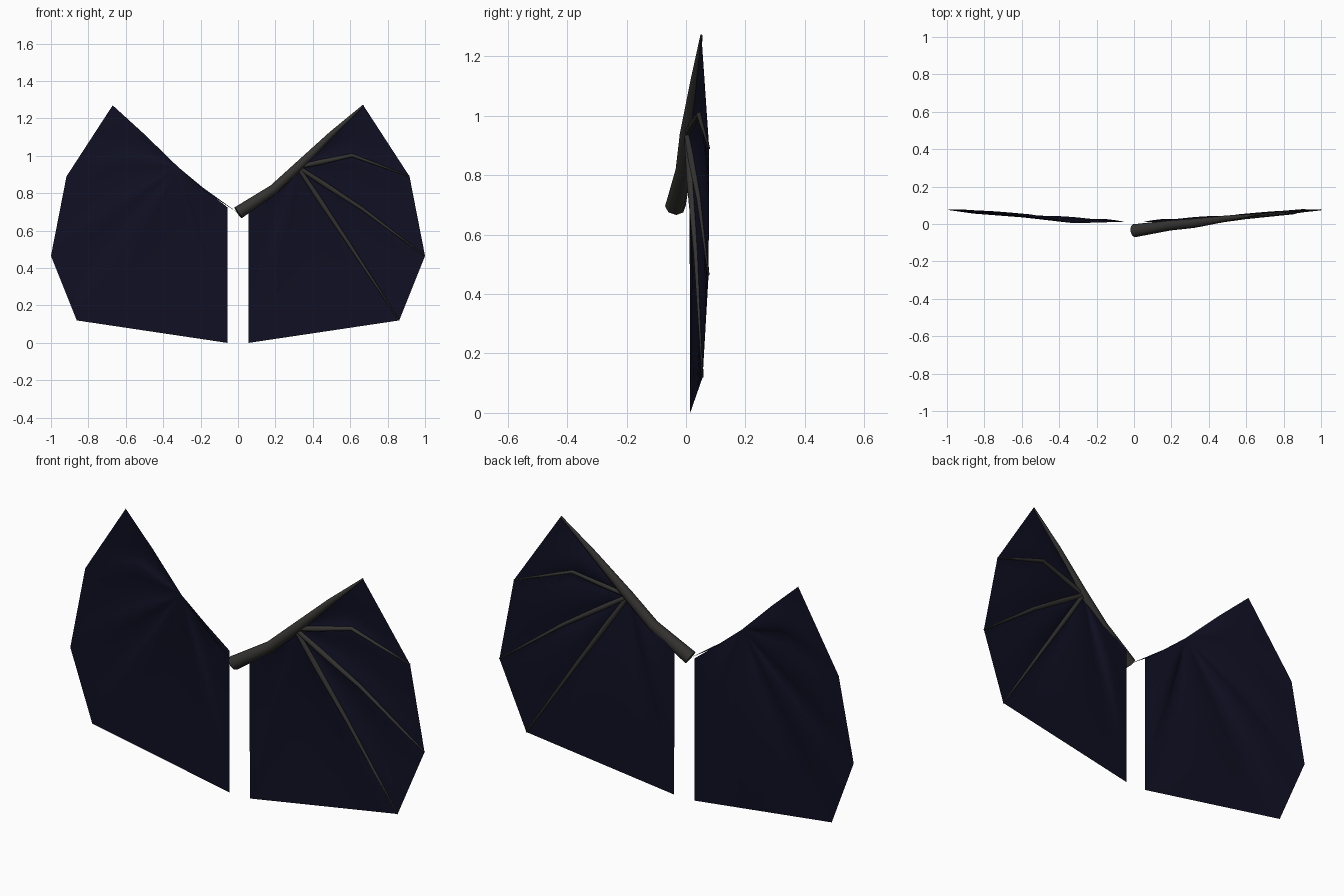
import bpy, bmesh, math
from mathutils import Vector

cube = bpy.data.objects.get("Cube")
if cube:
    bpy.data.objects.remove(cube)


def material(name, rgb):
    m = bpy.data.materials.new(name)
    m.use_nodes = True
    m.diffuse_color = (*rgb, 1)
    m.node_tree.nodes["Principled BSDF"].inputs["Base Color"].default_value = (*rgb, 1)
    return m


navy = material("dark navy skin", (0.005, 0.005, 0.017))
grey = material("charcoal bone", (0.034, 0.033, 0.030))

# Key joints of the left wing
shoulder = Vector((0.0, -0.036, 0.695))
elbow = Vector((0.19, -0.008, 0.82))
wrist = Vector((0.32, 0.004, 0.94))

# Rays from the wrist across the skin: (middle, end)
rays = [tuple(map(Vector, r)) for r in (
    ((0.50, 0.03, 1.115), (0.67, 0.052, 1.27)),
    ((0.61, 0.045, 1.003), (0.917, 0.078, 0.89)),
    ((0.66, 0.045, 0.72), (1.0, 0.076, 0.465)),
    ((0.59, 0.035, 0.535), (0.862, 0.056, 0.12)),
    ((0.19, 0.02, 0.47), (0.057, 0.014, 0.0)),
    ((0.19, 0.008, 0.83), (0.057, 0.012, 0.725)),
)]


def along(ray, v):
    mid, end = ray
    return wrist.lerp(mid, v * 2) if v < 0.5 else mid.lerp(end, v * 2 - 1)


# Skin: a fan of gently billowing panels, plus a sliver up to the shoulder
def membrane(name, side, steps=6):
    bm = bmesh.new()

    def vert(p):
        return bm.verts.new((p.x * side, p.y, p.z))

    for a, b in zip(rays, rays[1:]):
        grid = []
        for i in range(steps + 1):
            u, row = i / steps, []
            for j in range(steps + 1):
                v = j / steps
                p = along(a, v).lerp(along(b, v), u)
                p.y += 0.014 * math.sin(math.pi * u) * math.sin(math.pi * v)
                row.append(vert(p))
            grid.append(row)
        for i in range(steps):
            for j in range(steps):
                bm.faces.new((grid[i][j], grid[i][j + 1], grid[i + 1][j + 1], grid[i + 1][j]))
    lift = Vector((0, 0, 0.012))
    bm.faces.new([vert(p) for p in (shoulder, elbow, wrist, elbow + lift)])
    bmesh.ops.remove_doubles(bm, verts=bm.verts, dist=0.0005)
    bmesh.ops.recalc_face_normals(bm, faces=bm.faces)
    for f in bm.faces:
        f.smooth = True
    me = bpy.data.meshes.new(name)
    bm.to_mesh(me)
    bm.free()
    me.materials.append(navy)
    bpy.context.collection.objects.link(bpy.data.objects.new(name, me))


membrane("left_wing_skin", 1)
membrane("right_wing_skin", -1)


# Bones: tapered tubes along a path
def bone(name, points, radii):
    cu = bpy.data.curves.new(name, "CURVE")
    cu.dimensions = "3D"
    cu.bevel_depth = 1.0
    cu.bevel_resolution = 2
    cu.use_fill_caps = True
    sp = cu.splines.new("POLY")
    sp.points.add(len(points) - 1)
    for pt, p, r in zip(sp.points, points, radii):
        pt.co = (*p, 1)
        pt.radius = r
    cu.materials.append(grey)
    ob = bpy.data.objects.new(name, cu)
    bpy.context.collection.objects.link(ob)
    bpy.ops.object.select_all(action="DESELECT")
    ob.select_set(True)
    bpy.context.view_layer.objects.active = ob
    bpy.ops.object.convert(target="MESH")
    bpy.ops.object.shade_smooth_by_angle(angle=math.radians(50))


bone("arm_bone", [shoulder, elbow, wrist, *rays[0]], [0.035, 0.027, 0.025, 0.016, 0.004])
for n, (mid, end) in enumerate(rays[1:4], 1):
    bone(f"finger_bone_{n}", [wrist, wrist.lerp(mid, 0.4), mid, end], [0.011, 0.014, 0.010, 0.003])
